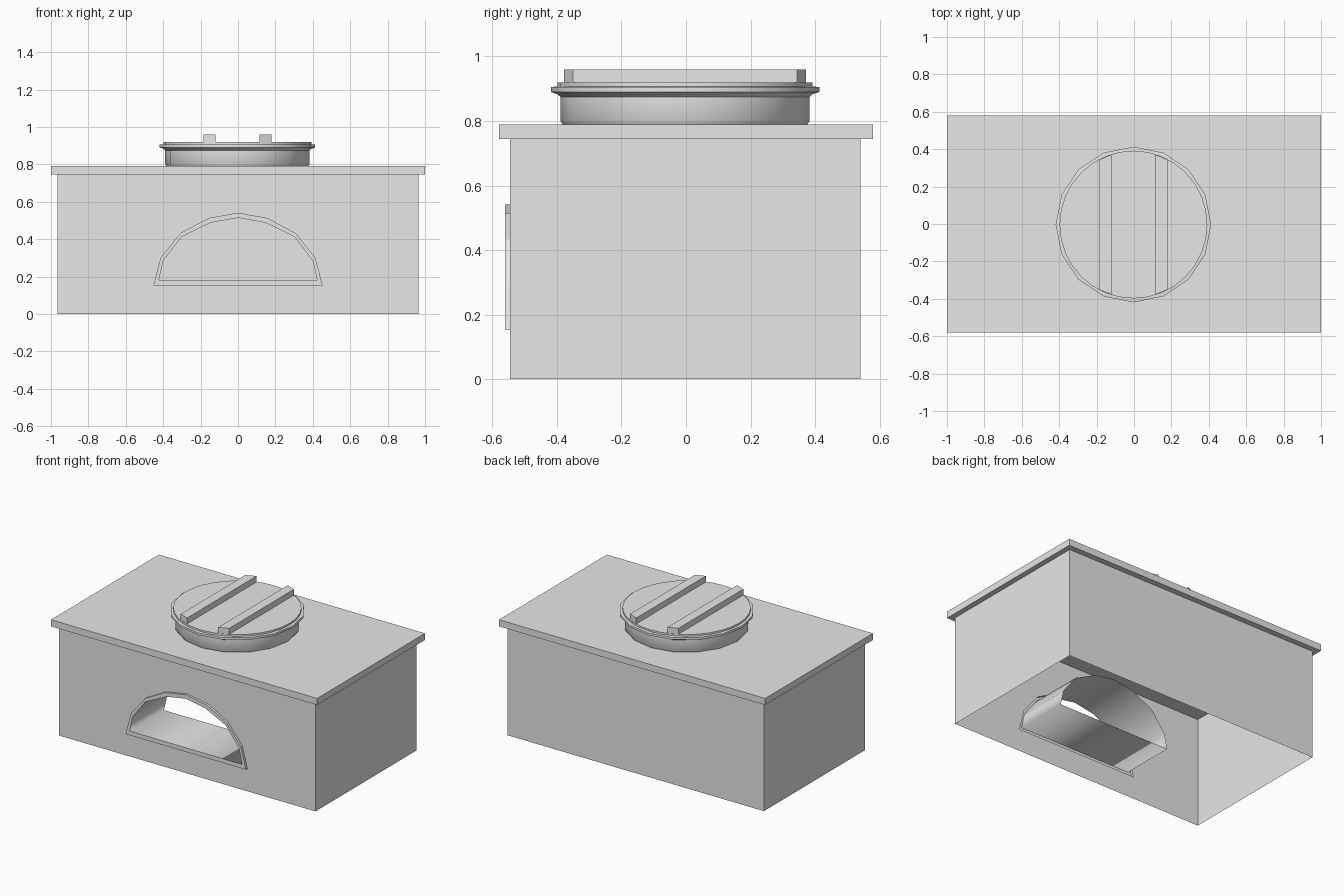
import bpy, bmesh, math

if "Cube" in bpy.data.objects:
    bpy.data.objects.remove(bpy.data.objects["Cube"], do_unlink=True)

grey = bpy.data.materials.new("plain_grey")
grey.use_nodes = True
grey.diffuse_color = (0.8, 0.8, 0.8, 1)
grey.node_tree.nodes["Principled BSDF"].inputs["Base Color"].default_value = (0.8, 0.8, 0.8, 1)


def make(name, verts, faces, smooth_angle=None, fix_normals=False):
    mesh = bpy.data.meshes.new(name)
    mesh.from_pydata(verts, [], faces)
    if fix_normals:
        bm = bmesh.new()
        bm.from_mesh(mesh)
        bmesh.ops.recalc_face_normals(bm, faces=bm.faces)
        bm.to_mesh(mesh)
        bm.free()
    mesh.materials.append(grey)
    obj = bpy.data.objects.new(name, mesh)
    bpy.context.collection.objects.link(obj)
    if smooth_angle:
        bpy.ops.object.select_all(action="DESELECT")
        obj.select_set(True)
        bpy.context.view_layer.objects.active = obj
        bpy.ops.object.shade_smooth_by_angle(angle=math.radians(smooth_angle))
    return obj


def prism(name, outline, z0, z1):
    """Closed upright prism over an xy outline."""
    n = len(outline)
    verts = [(x, y, z) for z in (z0, z1) for x, y in outline]
    sides = [(i, (i + 1) % n, n + (i + 1) % n, n + i) for i in range(n)]
    return make(name, verts, sides + [tuple(range(n)), tuple(range(n, 2 * n))], fix_normals=True)


def strip(name, loops, smooth_angle=None):
    """Closed bands of faces between successive loops."""
    n = len(loops[0])
    faces = [(k * n + i, k * n + (i + 1) % n, (k + 1) * n + (i + 1) % n, (k + 1) * n + i)
             for k in range(len(loops) - 1) for i in range(n)]
    return make(name, [p for loop in loops for p in loop], faces, smooth_angle)


def lathe(name, profile, sides, centre, smooth_angle=30):
    verts = [(centre + r * math.cos(math.tau * i / sides),
              centre + r * math.sin(math.tau * i / sides), z)
             for r, z in profile for i in range(sides)]
    last = (len(profile) - 1) * sides
    faces = [(k + i, k + (i + 1) % sides, k + sides + (i + 1) % sides, k + sides + i)
             for k in range(0, last, sides) for i in range(sides)]
    faces += [tuple(range(sides)), tuple(range(last, last + sides))]
    return make(name, verts, faces, smooth_angle, True)


def arch(half, y):
    """Mirror a left half profile ending on the centre line."""
    full = half + [(-x, z) for x, z in reversed(half[:-1])]
    return [(x, y, z) for x, z in full]


# Dimensions
HX, FRONT, BACK, WALL_TOP = 0.964, -0.545, 0.54, 0.745
FRAME_Y, TUNNEL_Y = -0.561, -0.19
outer = [(-0.452, 0.153), (-0.414, 0.30), (-0.307, 0.433), (-0.157, 0.513), (0, 0.541)]
inner = [(-0.423, 0.181), (-0.40, 0.284), (-0.302, 0.412), (-0.147, 0.488), (0, 0.514)]

# Thin walls, open underneath
corners = [(HX, FRONT), (HX, BACK), (-HX, BACK), (-HX, FRONT)]
wall_verts = [(x, y, z) for z in (0, WALL_TOP) for x, y in corners]
make("side_and_back_walls", wall_verts, [(i, i + 1, i + 5, i + 4) for i in range(3)])

# Front wall in two halves around the arched opening
for side, s in (("right", 1), ("left", -1)):
    outline = [(0, 0), (0, outer[0][1])] + outer + [(0, WALL_TOP), (-HX, WALL_TOP), (-HX, 0)]
    if s < 0:
        outline.reverse()
    make("front_wall_" + side, [(s * x, FRONT, z) for x, z in outline],
         [tuple(reversed(range(len(outline))))])

# Raised opening frame and the short tunnel behind it
strip("opening_frame", [arch(inner, FRAME_Y), arch(outer, FRAME_Y), arch(outer, FRONT)])
strip("opening_tunnel", [arch(inner, TUNNEL_Y), arch(inner, FRAME_Y)], 180)

# Overhanging top slab
prism("top_slab", [(-1, -0.579), (1, -0.579), (1, 0.579), (-1, 0.579)], WALL_TOP, 0.79)

# Round collar with a flared rim
C = -0.003
lathe("collar", [(0.378, 0.788), (0.386, 0.80), (0.386, 0.875), (0.395, 0.883),
                 (0.416, 0.89), (0.416, 0.905), (0.40, 0.907)], 16, C, 40)

# Lid disc and its two bars, trimmed to the disc
LID_R = 0.395
lathe("lid", [(LID_R, 0.90), (LID_R, 0.919)], 32, C)
for side, s in (("right", -1), ("left", 1)):
    ends = [(C + s * d, math.sqrt(LID_R ** 2 - d ** 2) - 0.003) for d in (0.117, 0.182)]
    (xa, ya), (xb, yb) = ends
    prism("lid_bar_" + side, [(xa, C - ya), (xb, C - yb), (xb, C + yb), (xa, C + ya)], 0.915, 0.959)
